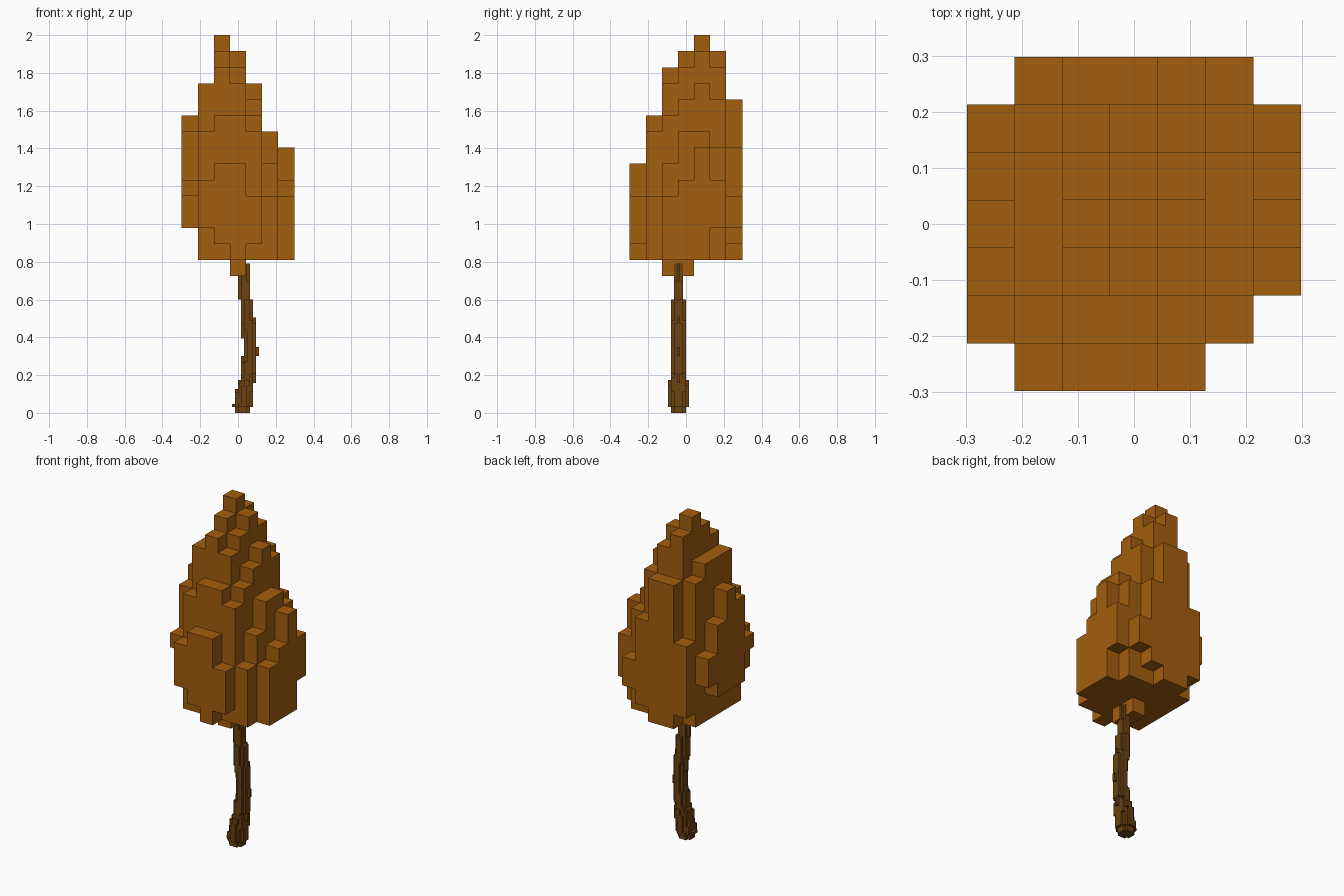
import bpy
import bmesh
from mathutils import Vector

cube = bpy.data.objects.get("Cube")
if cube:
    bpy.data.objects.remove(cube, do_unlink=True)


def make_material(name, color):
    mat = bpy.data.materials.new(name)
    mat.use_nodes = True
    mat.diffuse_color = color
    mat.node_tree.nodes["Principled BSDF"].inputs["Base Color"].default_value = color
    return mat


def voxel_object(name, cells, size, origin, mat):
    """Build the outer skin of a set of integer grid cells."""
    bm = bmesh.new()
    corners = {}

    def corner(p):
        if p not in corners:
            corners[p] = bm.verts.new(Vector(origin) + size * Vector(p))
        return corners[p]

    for cell in sorted(cells):
        for axis in range(3):
            u, v = (axis + 1) % 3, (axis + 2) % 3
            for side in (0, 1):
                near = list(cell)
                near[axis] += 2 * side - 1
                if tuple(near) in cells:
                    continue
                loop = []
                for du, dv in ((0, 0), (1, 0), (1, 1), (0, 1)):
                    p = list(cell)
                    p[axis] += side
                    p[u] += du
                    p[v] += dv
                    loop.append(corner(tuple(p)))
                bm.faces.new(loop if side else loop[::-1])
    mesh = bpy.data.meshes.new(name)
    bm.to_mesh(mesh)
    bm.free()
    mesh.materials.append(mat)
    obj = bpy.data.objects.new(name, mesh)
    bpy.context.collection.objects.link(obj)
    return obj


leaf_mat = make_material("autumn orange", (0.367, 0.112, 0.0044, 1))
bark_mat = make_material("bark brown", (0.147, 0.053, 0.005, 1))

# Crown: top and bottom level of each column, rows run front to back
tops = (".6775..", "69AA95.", "9CDCA75", "ACEDB96", "8CFEC98", "6BEDB86", ".7BB85.")
bases = (".3212..", "511111.", "3110111", "3110111", "3111111", "4111113", ".21123.")
crown = set()
for j, (top_row, base_row) in enumerate(zip(tops, bases)):
    for i, (top, base) in enumerate(zip(top_row, base_row)):
        if top != ".":
            crown.update((i, j, k) for k in range(int(base, 16), int(top, 16)))
unit = 0.0851
voxel_object("leaf_crown", crown, unit, (-3.5 * unit, -3.5 * unit, 2 - 15 * unit), leaf_mat)

# Trunk: bent path of (height, centre x, x radius, y radius)
path = (
    (0.00, 0.024, 0.036, 0.036), (0.03, 0.024, 0.052, 0.051),
    (0.07, 0.030, 0.046, 0.051), (0.16, 0.044, 0.044, 0.051),
    (0.18, 0.050, 0.038, 0.037), (0.31, 0.066, 0.040, 0.037),
    (0.44, 0.058, 0.036, 0.037), (0.58, 0.043, 0.034, 0.037),
    (0.61, 0.036, 0.030, 0.022), (0.82, 0.032, 0.030, 0.022),
)


def trunk_section(z):
    for a, b in zip(path, path[1:]):
        if z <= b[0]:
            t = (z - a[0]) / (b[0] - a[0])
            return [p + (q - p) * t for p, q in zip(a[1:], b[1:])]


fine = 0.0158
centre_y = -2.5 * fine
trunk = set()
for k in range(50):
    cx, rx, ry = trunk_section(k * fine)
    for i in range(-4, 10):
        for j in range(-8, 4):
            dx = ((i + 0.5) * fine - cx) / rx
            dy = ((j + 0.5) * fine - centre_y) / ry
            if dx * dx + dy * dy <= 1:
                trunk.add((i, j, k))
voxel_object("trunk", trunk, fine, (0, 0, 0), bark_mat)
